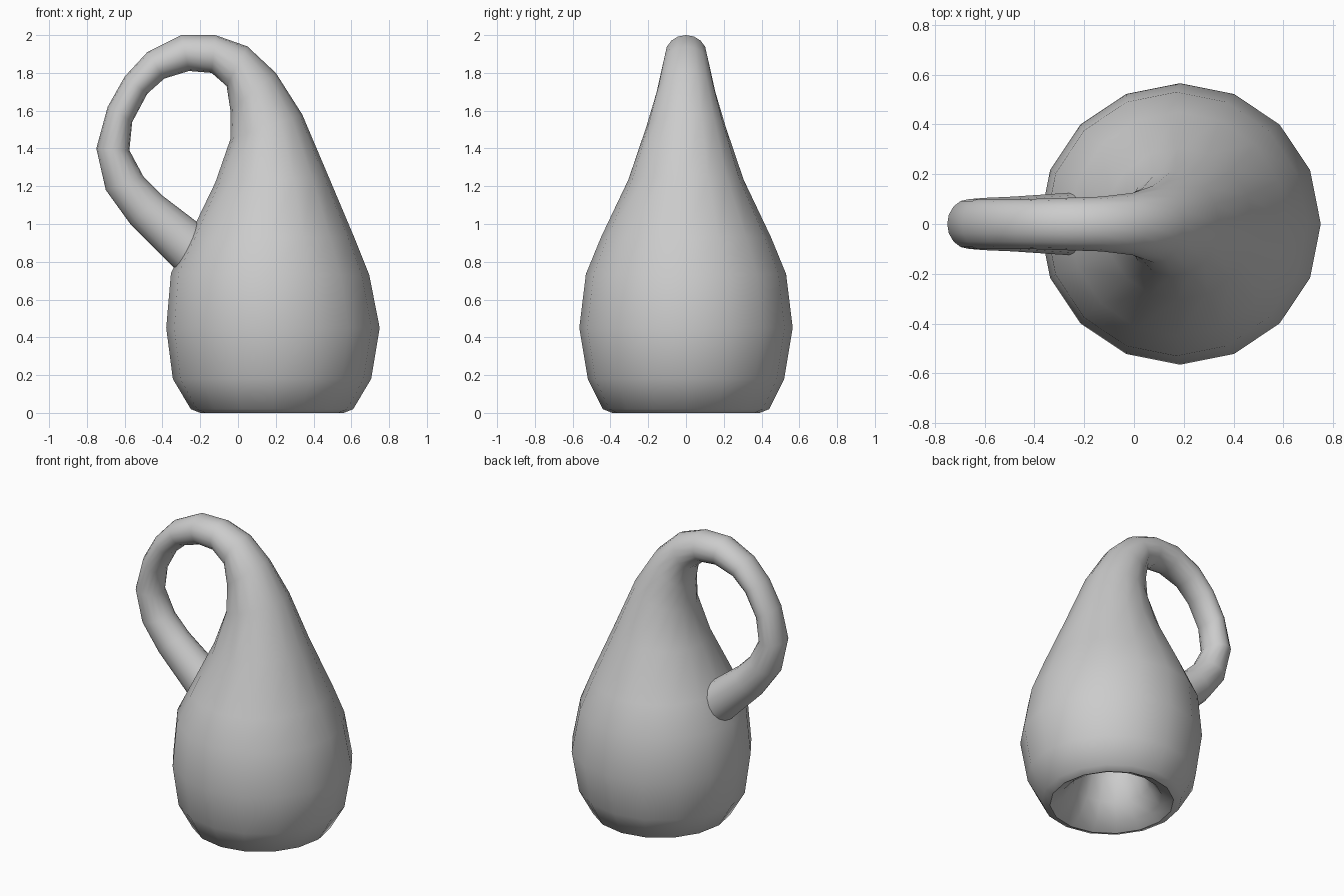
import bpy, bmesh, math

# Cross-sections of one continuous tube:
# outer edge (x, z), inner edge (x, z), half-width in y
SECTIONS = [
    # body, from the bottom rim upward
    (.56, 0, -.20, 0, .39), (.61, .02, -.25, .02, .44),
    (.705, .18, -.345, .18, .52), (.75, .45, -.38, .45, .565),
    (.695, .73, -.355, .74, .53), (.615, .93, -.26, .93, .45),
    (.48, 1.25, -.12, 1.22, .305),
    # neck bending over
    (.34, 1.58, -.04, 1.45, .21), (.20, 1.80, -.04, 1.60, .155),
    (.05, 1.94, -.06, 1.73, .125), (-.12, 2.0, -.14, 1.80, .11),
    # handle loop
    (-.30, 2.0, -.26, 1.81, .105), (-.48, 1.91, -.39, 1.77, .10),
    (-.60, 1.78, -.48, 1.69, .10), (-.69, 1.62, -.56, 1.54, .10),
    (-.75, 1.40, -.575, 1.39, .10), (-.70, 1.18, -.50, 1.25, .105),
    (-.57, 1.0, -.40, 1.15, .11),
    # through the wall, then flaring inside to the bottom rim
    (-.34, .77, -.19, .99, .125), (-.17, .63, .04, .80, .14),
    (-.06, .45, .26, .56, .16), (-.02, .28, .36, .31, .19),
    (-.06, .14, .42, .14, .24), (-.13, .04, .49, .04, .31),
    (-.20, 0, .56, 0, .39),
]
SIDES = 16

bm = bmesh.new()
rings = []
for ox, oz, ix, iz, ry in SECTIONS:
    ring = []
    for k in range(SIDES):
        a = 2 * math.pi * k / SIDES
        c, s = math.cos(a), math.sin(a)
        ring.append(bm.verts.new(((ox + ix) / 2 + (ox - ix) / 2 * c,
                                  ry * s,
                                  (oz + iz) / 2 + (oz - iz) / 2 * c)))
    rings.append(ring)

# Skin neighbouring rings
for a, b in zip(rings, rings[1:]):
    for k in range(SIDES):
        n = (k + 1) % SIDES
        bm.faces.new((a[k], a[n], b[n], b[k])).smooth = True

mesh = bpy.data.meshes.new("one_sided_bottle")
bm.to_mesh(mesh)
bm.free()
bottle = bpy.data.objects.new("one_sided_bottle", mesh)
bpy.context.collection.objects.link(bottle)
